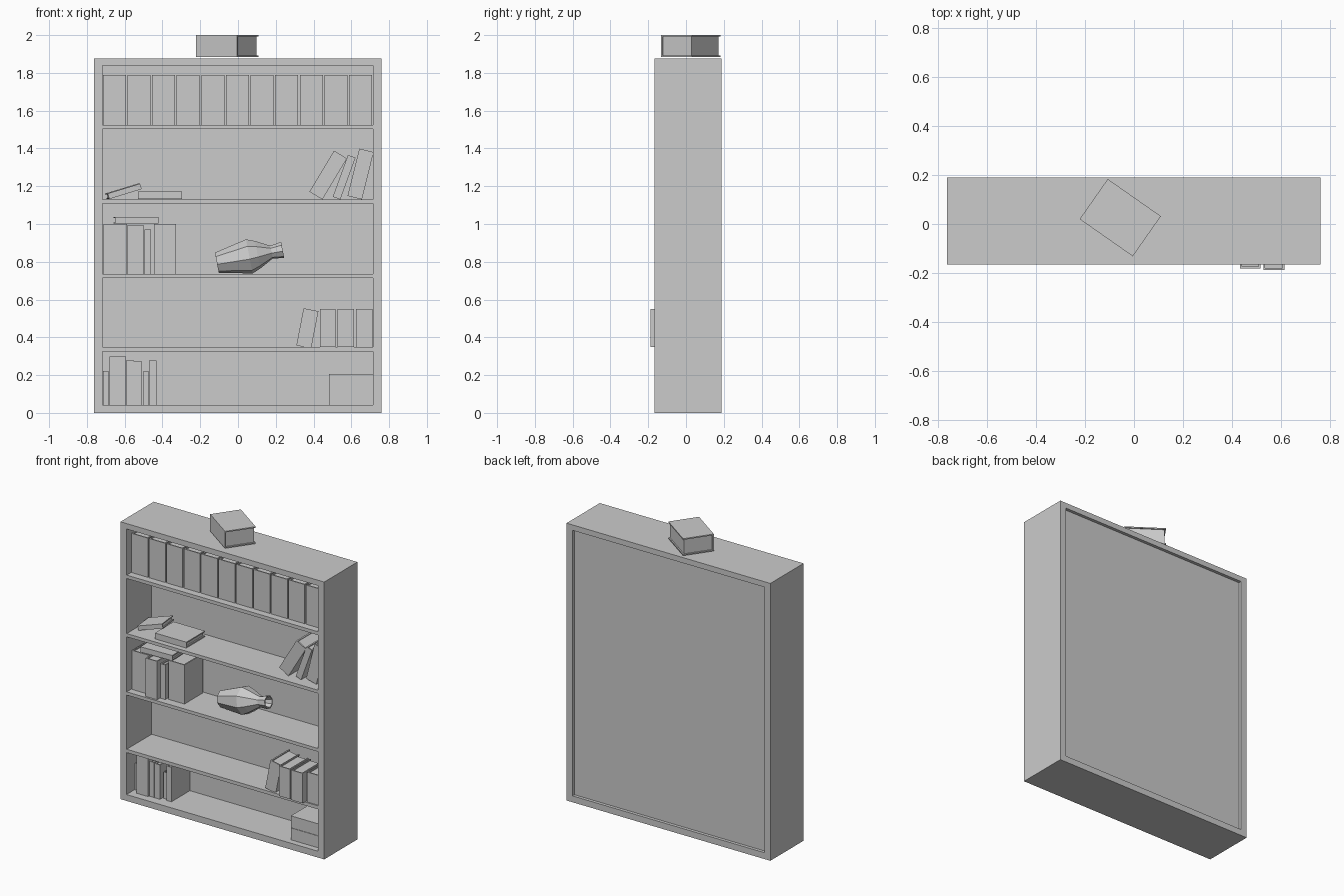
import bpy, bmesh, math
from mathutils import Matrix, Vector

if "Cube" in bpy.data.objects:
    bpy.data.objects.remove(bpy.data.objects["Cube"])

grey = bpy.data.materials.new("plain grey")
grey.diffuse_color = (0.6, 0.6, 0.6, 1)
grey.use_nodes = True
grey.node_tree.nodes["Principled BSDF"].inputs["Base Color"].default_value = grey.diffuse_color


def finish(name, bm):
    bmesh.ops.recalc_face_normals(bm, faces=bm.faces)
    me = bpy.data.meshes.new(name)
    bm.to_mesh(me)
    bm.free()
    me.materials.append(grey)
    ob = bpy.data.objects.new(name, me)
    bpy.context.collection.objects.link(ob)
    return ob


def add_box(bm, x0, x1, y0, y1, z0, z1):
    size = Matrix.Diagonal((x1 - x0, y1 - y0, z1 - z0, 1))
    mid = Matrix.Translation(((x0 + x1) / 2, (y0 + y1) / 2, (z0 + z1) / 2))
    bmesh.ops.create_cube(bm, size=1, matrix=mid @ size)


def box(name, *dims):
    bm = bmesh.new()
    add_box(bm, *dims)
    return finish(name, bm)


def book(name, loc, t, h, d=0.2, lean=0, yaw=0):
    """Upright book: spine on -y, origin at its left front bottom corner."""
    c, g = min(0.008, t * 0.2), 0.008
    bm = bmesh.new()
    add_box(bm, 0, t, 0, c, 0, h)              # spine
    add_box(bm, 0, c, c, d, 0, h)              # covers
    add_box(bm, t - c, t, c, d, 0, h)
    add_box(bm, c, t - c, c, d - g, g, h - g)  # pages
    ob = finish(name, bm)
    ob.location = loc
    ob.rotation_euler = (0, math.radians(lean), math.radians(yaw))
    return ob


def row(name, z, items):
    """Upright books given as (left, right, front, top)."""
    for i, (x0, x1, y, top) in enumerate(items):
        book(f"{name}_{i + 1}", (x0, y, z), x1 - x0, top - z)


def leaning(name, x, y, shelf, t, h, a):
    book(name, (x, y, shelf + t * math.sin(math.radians(a))), t, h, lean=a)


# bookcase
F, B = -0.166, 0.189
XL, XR = -0.718, 0.716
box("left_side", -0.763, XL, F, B, 0.0, 1.875)
box("right_side", XR, 0.761, F, B, 0.0, 1.875)
box("top_panel", XL, XR, F, B, 1.838, 1.875)
box("base_panel", XL, XR, F, B, 0.0, 0.043)
box("back_panel", XL, XR, 0.103, 0.168, 0.043, 1.838)
for i, (z0, z1) in enumerate([(0.325, 0.348), (0.714, 0.736),
                              (1.108, 1.13), (1.502, 1.525)]):
    box(f"shelf_{i + 1}", XL, XR, F + 0.003, 0.103, z0, z1)

# matching set on the top shelf
row("set_book", 1.525, [(-0.716 + 0.1304 * i, -0.594 + 0.1304 * i, -0.115, 1.79)
                        for i in range(11)])

# book lying on top of the case
book("top_book", (-0.222, 0.02, 2.0), 0.115, 0.265, lean=90, yaw=-35)

# upper shelf: flat pair on the left, leaning books on the right
book("flat_book", (-0.53, -0.13, 1.172), 0.04, 0.234, lean=90)
book("propped_book", (-0.69, -0.09, 1.161), 0.03, 0.18, d=0.14, lean=73, yaw=6)
leaning("leaning_book_1", 0.378, -0.10, 1.13, 0.08, 0.253, 31)
leaning("leaning_book_2", 0.502, -0.10, 1.13, 0.042, 0.235, 20)
leaning("leaning_book_3", 0.58, -0.10, 1.13, 0.078, 0.258, 14)

# middle shelf: row with a book across it
row("middle_book", 0.736, [(-0.712, -0.587, -0.115, 1.0),
                           (-0.585, -0.5, -0.15, 0.995),
                           (-0.495, -0.46, -0.12, 0.97),
                           (-0.445, -0.327, -0.105, 1.0)])
book("crosswise_book", (-0.652, -0.11, 1.038), 0.036, 0.232, d=0.18, lean=90, yaw=2)

# lower shelf: upright books with one leaning on them
row("lower_book", 0.348, [(0.433, 0.516, -0.182, 0.55),
                          (0.528, 0.614, -0.187, 0.55),
                          (0.626, 0.712, -0.155, 0.55)])
leaning("lower_leaning_book", 0.309, -0.15, 0.342, 0.08, 0.2, 11)

# bottom shelf: row on the left, stack on the right
row("bottom_book", 0.043, [(-0.716, -0.685, -0.08, 0.222),
                           (-0.68, -0.592, -0.115, 0.298),
                           (-0.59, -0.554, -0.105, 0.28),
                           (-0.552, -0.51, -0.105, 0.275),
                           (-0.5, -0.475, -0.08, 0.222),
                           (-0.47, -0.432, -0.095, 0.277)])
for i, z in enumerate((0.123, 0.205)):
    book(f"stacked_book_{i + 1}", (0.483, -0.125, z), 0.08, 0.232, lean=90)

# vase lying on its side: eight-sided lathe with a hollow neck
profile = [(0.055, 0), (0.093, 0.175), (0.075, 0.22), (0.035, 0.295),
           (0.044, 0.355), (0.036, 0.355), (0.026, 0.295), (0.06, 0.21)]
N = 8
bm = bmesh.new()
rings = [[bm.verts.new((r * math.cos(2 * math.pi * (k + 0.2) / N),
                        r * math.sin(2 * math.pi * (k + 0.2) / N), z))
          for k in range(N)] for r, z in profile]
for a, b in zip(rings, rings[1:]):
    for k in range(N):
        bm.faces.new((a[k], a[(k + 1) % N], b[(k + 1) % N], b[k]))
bm.faces.new(rings[0])
bm.faces.new(rings[-1])
vase = finish("vase", bm)
vase.location = (-0.112, -0.01, 0.795)
vase.rotation_euler = (0, math.radians(79), 0)
